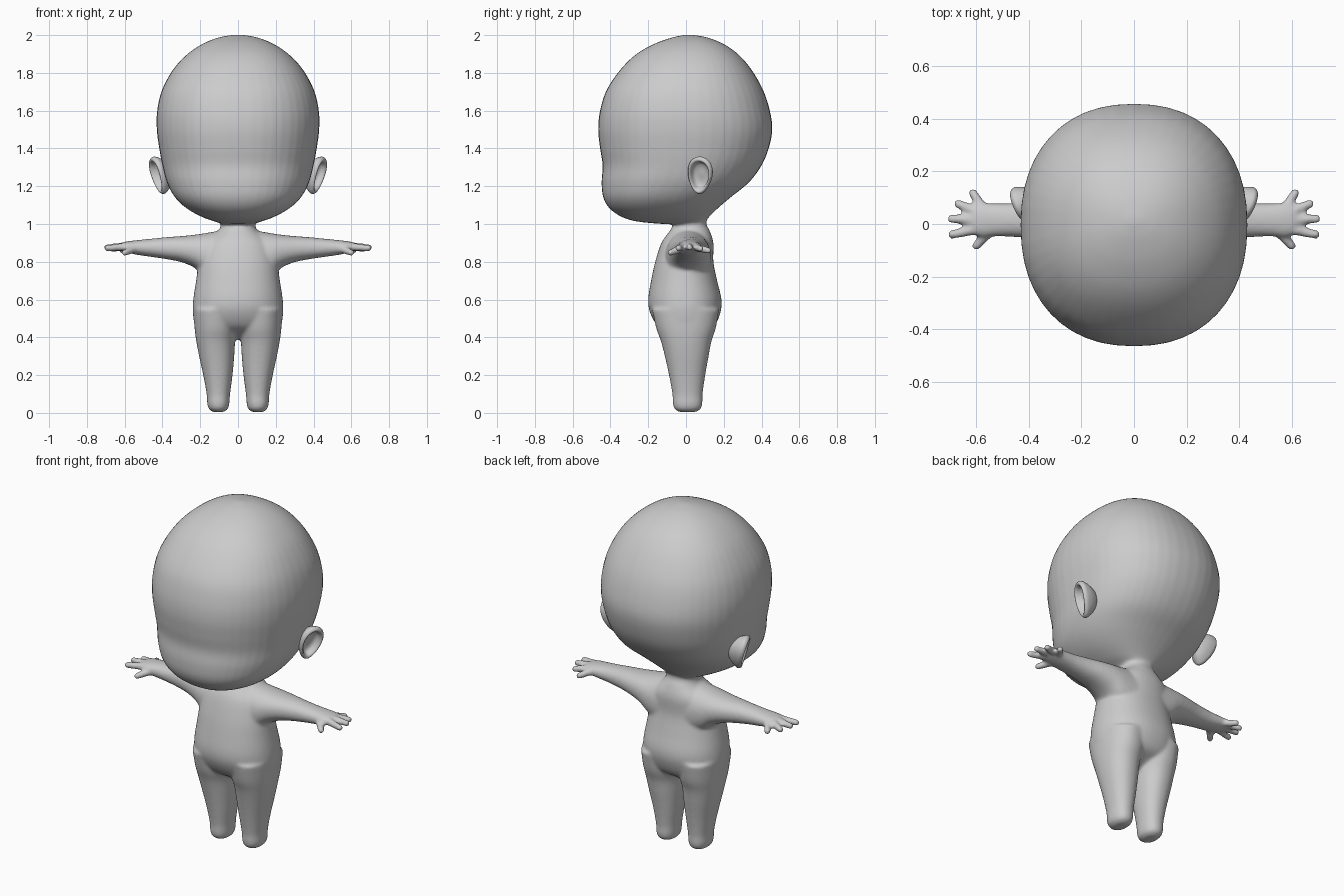
import bpy, bmesh, math
from mathutils import Vector

if "Cube" in bpy.data.objects:
    bpy.data.objects.remove(bpy.data.objects["Cube"])


def spline(keys, steps=5):
    """Catmull-Rom through a list of number tuples."""
    pts = [Vector(k) for k in keys]
    out = []
    for i in range(len(pts) - 1):
        p0, p1, p2 = pts[max(i - 1, 0)], pts[i], pts[i + 1]
        p3 = pts[min(i + 2, len(pts) - 1)]
        for s in range(steps):
            t = s / steps
            out.append(0.5 * (2 * p1 + (p2 - p0) * t + (2 * p0 - 5 * p1 + 4 * p2 - p3) * t * t
                              + (3 * p1 - p0 - 3 * p2 + p3) * t ** 3))
    return out + [pts[-1]]


def spow(v, e):
    return math.copysign(abs(v) ** e, v)


def skin(bm, rings):
    """Join closed vertex rings with quads and cap both ends."""
    n = len(rings[0])
    for a, b in zip(rings, rings[1:]):
        for i in range(n):
            j = (i + 1) % n
            bm.faces.new((a[i], a[j], b[j], b[i]))
    bm.faces.new(rings[0])
    bm.faces.new(rings[-1])


def loft(bm, keys, place, power=2.2, n=48):
    """Keys: (t, u_low, u_high, v_low, v_high); place maps (t, u, v) to xyz."""
    rings = []
    for t, u0, u1, v0, v1 in spline(keys):
        ring = []
        for i in range(n):
            a = math.tau * i / n
            u = (u0 + u1) / 2 + (u1 - u0) / 2 * spow(math.cos(a), 2 / power)
            v = (v0 + v1) / 2 + (v1 - v0) / 2 * spow(math.sin(a), 2 / power)
            ring.append(bm.verts.new(place(t, u, v)))
        rings.append(ring)
    skin(bm, rings)


def finish(bm, name):
    bmesh.ops.recalc_face_normals(bm, faces=bm.faces)
    me = bpy.data.meshes.new(name)
    bm.to_mesh(me)
    bm.free()
    me.polygons.foreach_set("use_smooth", [True] * len(me.polygons))
    ob = bpy.data.objects.new(name, me)
    bpy.context.collection.objects.link(ob)
    return ob


def upright(keys):
    return [(z, -w, w, f, b) for z, w, f, b in keys]


bm = bmesh.new()

# Head: height, half width, front, back
head = [(1.0, .085, -.12, .10), (1.012, .12, -.25, .105), (1.035, .185, -.335, .12),
        (1.08, .268, -.402, .165), (1.14, .333, -.438, .235), (1.22, .376, -.447, .333),
        (1.31, .40, -.441, .40), (1.40, .417, -.455, .438), (1.50, .43, -.465, .457),
        (1.60, .428, -.455, .444), (1.71, .402, -.42, .408), (1.82, .342, -.345, .345),
        (1.90, .267, -.262, .275), (1.955, .185, -.165, .195), (1.988, .10, -.07, .11),
        (2.002, .02, .0, .03)]
loft(bm, upright(head), lambda t, u, v: (u, v, t), 2.25)

# Neck and torso
torso = [(1.08, .085, -.06, .10), (1.0, .09, -.07, .108), (.965, .105, -.085, .125),
         (.90, .18, -.13, .145), (.80, .207, -.163, .145), (.70, .222, -.185, .165),
         (.60, .237, -.2, .188), (.53, .239, -.19, .182), (.46, .225, -.15, .15),
         (.42, .17, -.09, .09), (.39, .08, -.04, .04)]
loft(bm, upright(torso), lambda t, u, v: (u, v, t))

# Legs: height, inner x, outer x, front, back
leg = [(.55, .0, .237, -.18, .175), (.45, .004, .23, -.158, .158), (.38, .015, .221, -.133, .135),
       (.30, .02, .206, -.112, .12), (.20, .029, .184, -.09, .102), (.10, .042, .166, -.072, .088),
       (.05, .046, .163, -.07, .087), (.02, .054, .154, -.06, .077), (.004, .078, .13, -.035, .05)]
# Arms: x, front, back, bottom, top
arm = [(.08, -.11, .135, .66, .968), (.17, -.105, .13, .715, .952), (.23, -.09, .122, .768, .943),
       (.30, -.072, .108, .798, .936), (.38, -.057, .09, .814, .93), (.46, -.049, .08, .826, .922),
       (.53, -.048, .079, .836, .915), (.58, -.05, .08, .847, .909), (.61, -.035, .065, .857, .903),
       (.625, -.01, .04, .87, .893)]
# Fingers: base and tip
fingers = [((.57, .05, .875), (.613, .119, .86)), ((.595, .045, .88), (.669, .077, .869)),
           ((.60, .015, .882), (.695, .02, .876)), ((.59, -.018, .88), (.692, -.04, .872)),
           ((.55, -.028, .868), (.60, -.083, .848))]
for s in (1, -1):
    loft(bm, leg, lambda t, u, v: (s * u, v, t))
    loft(bm, arm, lambda t, u, v: (s * t, u, v))
    for base, tip in fingers:
        for k in range(10):
            p = Vector(base).lerp(Vector(tip), k / 9)
            p.x *= s
            made = bmesh.ops.create_uvsphere(bm, u_segments=16, v_segments=10, radius=.022 - .004 * k / 9)
            bmesh.ops.translate(bm, verts=made["verts"], vec=p)

# Fuse the figure into one soft skin
body = finish(bm, "figure_body")
fuse = body.modifiers.new("fuse", 'REMESH')
fuse.mode = 'VOXEL'
fuse.voxel_size = .008
fuse.use_smooth_shade = True
soft = body.modifiers.new("soften", 'SMOOTH')
soft.factor = .5
soft.iterations = 12

# Ears: dished shells, wider at the top, tilted out and back
dish = [(.45, -.06), (.8, -.03), (1.0, .0), (1.02, .014), (.92, .026), (.78, .02),
        (.66, -.004), (.4, -.014), (.1, -.014)]
up = Vector((.30, .06, .95)).normalized()
back = Vector((.36, .93, -.1))
back = (back - up * back.dot(up)).normalized()
out = back.cross(up)
for s, name in ((1, "ear_left"), (-1, "ear_right")):
    bm = bmesh.new()
    rings = []
    for r, w in spline(dish, 3):
        ring = []
        for i in range(36):
            a = math.tau * i / 36
            v = math.sin(a) * r
            u = math.cos(a) * r * (.066 + .014 * v)
            p = Vector((.412, .078, 1.26)) + back * u + up * (.1 * v) + out * w
            ring.append(bm.verts.new((s * p.x, p.y, p.z)))
        rings.append(ring)
    skin(bm, rings)
    finish(bm, name)
